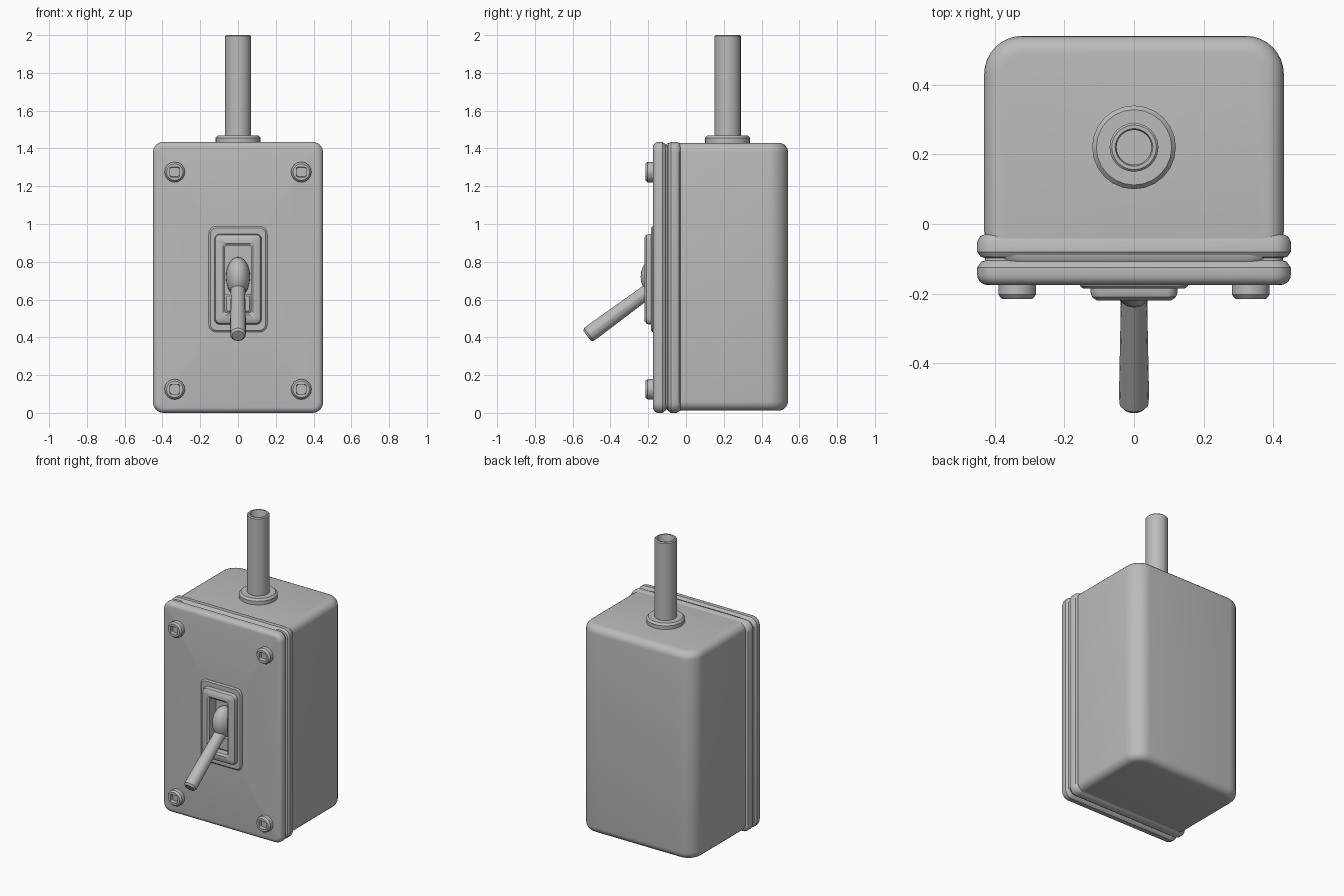
import bpy, bmesh, math
from mathutils import Matrix, Vector

if "Cube" in bpy.data.objects:
    bpy.data.objects.remove(bpy.data.objects["Cube"])

grey = bpy.data.materials.new("light grey")
grey.use_nodes = True
COLOUR = (0.5, 0.5, 0.5, 1)
grey.diffuse_color = COLOUR
grey.node_tree.nodes["Principled BSDF"].inputs["Base Color"].default_value = COLOUR

# Local z of a loft points out of the front of the box
FRONT = Matrix.Rotation(math.pi / 2, 4, "X")


def ring(hx, hy, r, n):
    """Rounded rectangle; a circle when r equals both half sizes."""
    pts = []
    for k, (sx, sy) in enumerate([(1, 1), (-1, 1), (-1, -1), (1, -1)]):
        for i in range(n + 1):
            a = (k + (i + 0.02) / (n + 0.04)) * math.pi / 2
            pts.append((sx * (hx - r) + r * math.cos(a),
                        sy * (hy - r) + r * math.sin(a)))
    return pts


def finish(obj, angle=35):
    obj.data.materials.append(grey)
    bpy.ops.object.select_all(action="DESELECT")
    obj.select_set(True)
    bpy.context.view_layer.objects.active = obj
    bpy.ops.object.shade_smooth_by_angle(angle=math.radians(angle))
    return obj


def loft(name, sections, matrix, n=6, closed=False):
    """Skin (half x, half y, corner radius, height) sections."""
    bm = bmesh.new()
    rings = [[bm.verts.new((x, y, h)) for x, y in ring(hx, hy, r, n)]
             for hx, hy, r, h in sections]
    pairs = list(zip(rings, rings[1:]))
    if closed:
        pairs.append((rings[-1], rings[0]))
    else:
        bm.faces.new(rings[0])
        bm.faces.new(rings[-1])
    for a, b in pairs:
        for i in range(len(a)):
            j = (i + 1) % len(a)
            bm.faces.new((a[i], a[j], b[j], b[i]))
    bmesh.ops.recalc_face_normals(bm, faces=bm.faces)
    bm.transform(matrix)
    mesh = bpy.data.meshes.new(name)
    bm.to_mesh(mesh)
    bm.free()
    obj = bpy.data.objects.new(name, mesh)
    bpy.context.collection.objects.link(obj)
    return finish(obj)


def lathe(name, profile, matrix, n=6):
    return loft(name, [(r, r, r, h) for r, h in profile], matrix, n)


def fillet(hx, hy, r, edge, h, direction):
    """Sections that round an end over, starting at the flat cap."""
    out = []
    for i in range(6):
        a = i / 5 * math.pi / 2
        d = edge * (1 - math.sin(a))
        out.append((hx - d, hy - d, r - d, h - direction * edge * (1 - math.cos(a))))
    return out


# Deep back box with softly rounded vertical edges
body = (0.43, 0.335, 0.11, 0.05)
loft("back_box", fillet(*body, 0.012, -1) + fillet(*body, 1.43, 1)[::-1],
     Matrix.Translation((0, 0.205, 0)), n=8)

# Front lid and box flange, parted by a groove, with a slot for the lever
W, H, R = 0.45, 0.7175, 0.055
lid = [(0.08, 0.19, 0.01, 0.135), (0.08, 0.19, 0.01, 0.175)]
lid += fillet(W, H, R, 0.03, 0.175, 1)
lid += [(W, H, R, 0.125), (W - 0.012, H - 0.012, R - 0.01, 0.108),
        (W - 0.022, H - 0.02, R - 0.02, 0.105),
        (W - 0.022, H - 0.02, R - 0.02, 0.097),
        (W - 0.01, H - 0.01, R - 0.01, 0.094), (W, H, R, 0.08),
        (W, H, R, 0.05), (W - 0.008, H - 0.008, R - 0.008, 0.036),
        (W - 0.025, H - 0.012, R - 0.012, 0.028)]
loft("front_lid", lid, Matrix.Translation((0, 0, H)) @ FRONT)

# Switch plate: thin base and raised frame around the slot
PLATE = Matrix.Translation((0, 0, 0.708)) @ FRONT
loft("switch_base_plate",
     [(0.075, 0.185, 0.01, 0.17), (0.155, 0.28, 0.04, 0.17),
      (0.155, 0.28, 0.04, 0.178), (0.146, 0.271, 0.032, 0.185),
      (0.075, 0.185, 0.01, 0.185)], PLATE, closed=True)
loft("switch_frame",
     [(0.068, 0.178, 0.01, 0.14), (0.125, 0.24, 0.03, 0.17),
      (0.125, 0.24, 0.03, 0.195), (0.12, 0.235, 0.028, 0.21),
      (0.106, 0.221, 0.02, 0.22), (0.08, 0.19, 0.012, 0.22),
      (0.068, 0.178, 0.01, 0.21)], PLATE, closed=True)

# Lever pivot and the sloped guard under it
bpy.ops.mesh.primitive_uv_sphere_add(segments=24, ring_count=12, location=(0, -0.155, 0.72))
pivot = bpy.context.object
pivot.name = "lever_pivot"
pivot.scale = (0.064, 0.085, 0.105)
finish(pivot)
loft("slot_ramp", [(0.068, 0.05, 0.005, 0.13), (0.068, 0.05, 0.005, 0.165),
                   (0.06, 0.04, 0.005, 0.175)],
     Matrix.Translation((0, 0, 0.58)) @ FRONT, n=2)

# Toggle lever pointing out and down
base, tip = Vector((0, -0.17, 0.668)), Vector((0, -0.524, 0.408))
length = (tip - base).length
aim = Matrix.Translation(base) @ (tip - base).to_track_quat("Z", "Y").to_matrix().to_4x4()
lathe("toggle_lever", [(0.04, 0), (0.038, 0.08), (0.043, length - 0.05),
                       (0.042, length - 0.012), (0.032, length)], aim, n=4)

# Four socket-head screws: round heads with square recesses
for side, x in (("left", 0.335), ("right", -0.335)):
    for level, z in (("lower", 0.125), ("upper", 1.275)):
        loft(f"{level}_{side}_screw",
             [(0.054, 0.054, 0.054, 0.165), (0.054, 0.054, 0.054, 0.203),
              (0.044, 0.044, 0.044, 0.215), (0.026, 0.026, 0.008, 0.215),
              (0.024, 0.024, 0.008, 0.19)],
             Matrix.Translation((x, 0, z)) @ FRONT, n=4)

# Collar and hollow conduit on top
PIPE = Matrix.Translation((0, 0.22, 0))
lathe("conduit_collar", [(0.12, 1.41), (0.12, 1.455), (0.108, 1.468),
                         (0.06, 1.468)], PIPE)
lathe("conduit_pipe", [(0.07, 1.42), (0.07, 1.994), (0.064, 2.0), (0.054, 2.0),
                       (0.05, 1.99), (0.05, 1.55)], PIPE)
